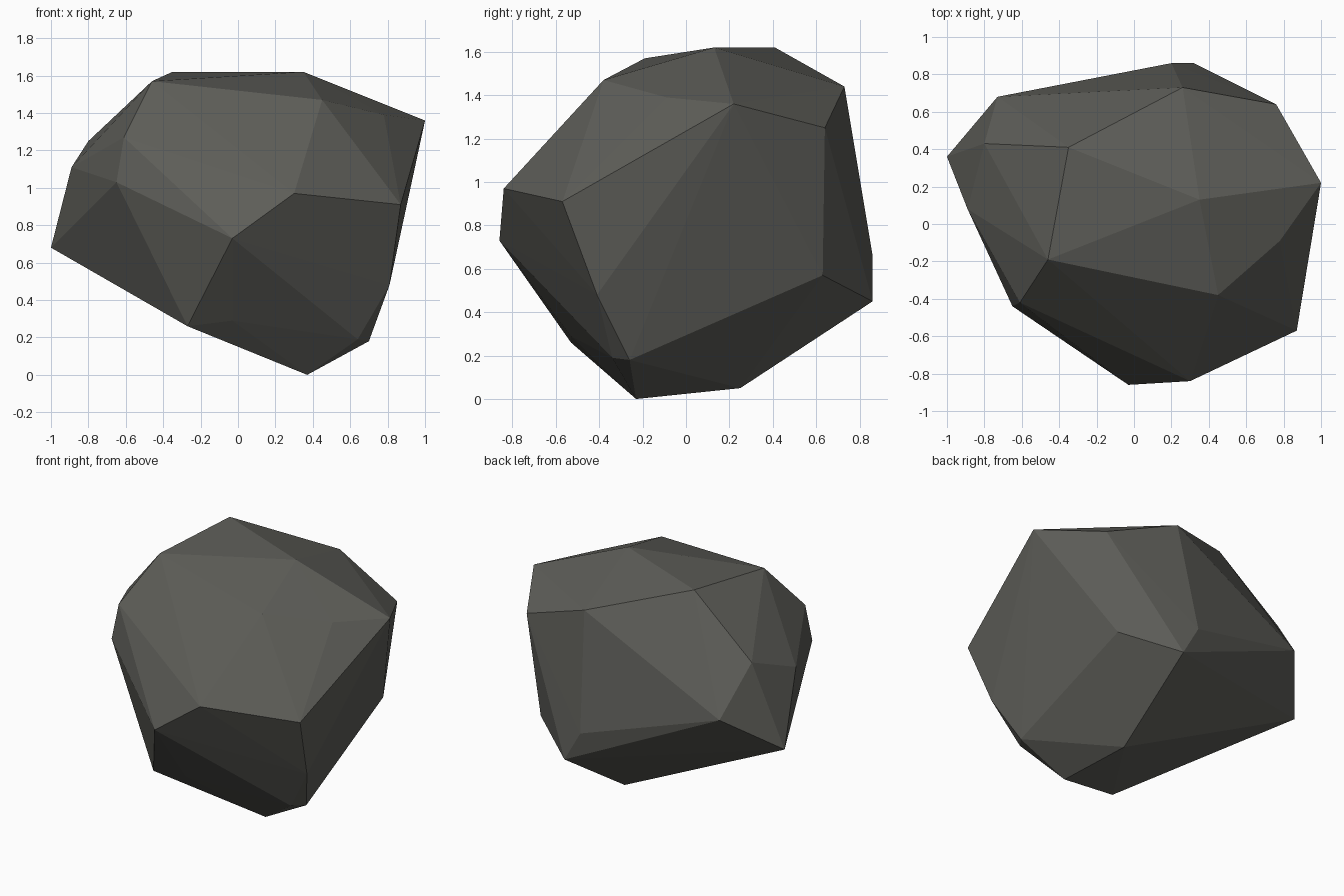
import bpy
import bmesh

# Remove the default cube
cube = bpy.data.objects.get("Cube")
if cube:
    bpy.data.objects.remove(cube, do_unlink=True)

# Dark stone material
stone = bpy.data.materials.new("dark_grey_stone")
colour = (0.11, 0.11, 0.098, 1)
stone.use_nodes = True
stone.diffuse_color = colour
bsdf = stone.node_tree.nodes["Principled BSDF"]
bsdf.inputs["Base Color"].default_value = colour
bsdf.inputs["Roughness"].default_value = 0.9

# Corners of the boulder, grouped by region
crown = [(-.46, -.19, 1.57), (.35, .13, 1.62), (-.35, .41, 1.62),
         (.45, -.38, 1.47), (.78, -.09, 1.39), (.26, .73, 1.44)]
front = [(-.03, -.86, .73), (.30, -.84, .97), (.87, -.57, .91),
         (.81, -.41, .48), (-.65, -.44, 1.03), (-.61, -.42, 1.27)]
left_side = [(1, .22, 1.36), (.76, .64, 1.25), (.66, .63, .57)]
right_side = [(-1, .36, .68), (-.73, .68, .93), (-.80, .43, 1.25),
              (-.89, .08, 1.11)]
back = [(.32, .86, .45), (.20, .86, .66)]
base = [(.37, -.23, 0), (.70, -.26, .18), (.64, -.34, .19),
        (-.27, -.53, .26), (-.03, -.53, .29), (.29, .25, .05)]

# Wrap the corners in a faceted skin
bm = bmesh.new()
for region in (crown, front, left_side, right_side, back, base):
    for corner in region:
        bm.verts.new(corner)
hull = bmesh.ops.convex_hull(bm, input=bm.verts)
loose = [v for v in bm.verts if not v.link_faces]
bmesh.ops.delete(bm, geom=loose, context="VERTS")
bmesh.ops.recalc_face_normals(bm, faces=bm.faces)

mesh = bpy.data.meshes.new("boulder")
bm.to_mesh(mesh)
bm.free()
mesh.materials.append(stone)
boulder = bpy.data.objects.new("boulder", mesh)
bpy.context.collection.objects.link(boulder)
